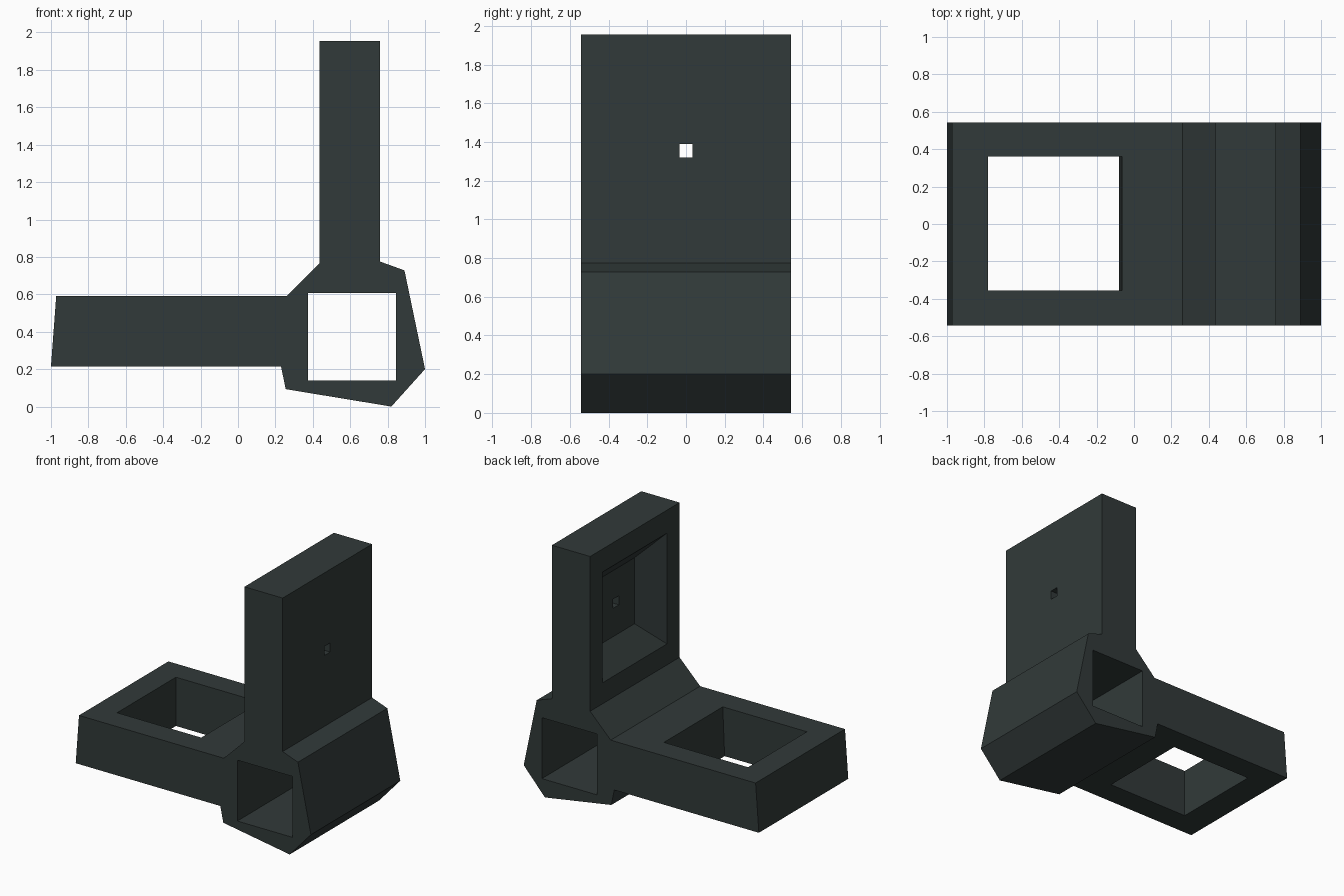
import bpy, bmesh

if "Cube" in bpy.data.objects:
    bpy.data.objects.remove(bpy.data.objects["Cube"])

HALF_DEPTH = 0.543

paint = bpy.data.materials.new("dark slate green")
paint.diffuse_color = (0.031, 0.042, 0.041, 1)
paint.use_nodes = True
paint.node_tree.nodes["Principled BSDF"].inputs["Base Color"].default_value = paint.diffuse_color


def loft(name, ring_a, ring_b):
    """Solid between two matching rings of 3D points."""
    bm = bmesh.new()
    a = [bm.verts.new(p) for p in ring_a]
    b = [bm.verts.new(p) for p in ring_b]
    bm.faces.new(a)
    bm.faces.new(b[::-1])
    n = len(a)
    for i in range(n):
        j = (i + 1) % n
        bm.faces.new((a[j], a[i], b[i], b[j]))
    bmesh.ops.recalc_face_normals(bm, faces=bm.faces[:])
    mesh = bpy.data.meshes.new(name)
    bm.to_mesh(mesh)
    bm.free()
    obj = bpy.data.objects.new(name, mesh)
    mesh.materials.append(paint)
    bpy.context.collection.objects.link(obj)
    return obj


def rect(u0, u1, v0, v1):
    return [(u0, v0), (u1, v0), (u1, v1), (u0, v1)]


def cut(target, cutter):
    """Subtract the cutter and remove it."""
    mod = target.modifiers.new("cut", 'BOOLEAN')
    mod.operation = 'DIFFERENCE'
    mod.solver = 'EXACT'
    mod.object = cutter
    bpy.context.view_layer.objects.active = target
    bpy.ops.object.modifier_apply(modifier=mod.name)
    bpy.data.objects.remove(cutter)


# Bracket body: side profile extruded across the depth
profile = [(-1, 0.215), (-0.972, 0.59), (0.26, 0.59), (0.435, 0.765),
           (0.435, 1.955), (0.76, 1.955), (0.76, 0.775), (0.89, 0.728),
           (1.0, 0.2), (0.82, 0.0), (0.255, 0.093), (0.23, 0.215)]
bracket = loft("angle_bracket",
               [(x, -HALF_DEPTH, z) for x, z in profile],
               [(x, HALF_DEPTH, z) for x, z in profile])

# Square tunnel through the corner block
square = rect(0.375, 0.845, 0.138, 0.606)
cut(bracket, loft("tunnel_cutter",
                  [(x, -1, z) for x, z in square],
                  [(x, 1, z) for x, z in square]))

# Window through the flat arm, its inner wall leaning slightly
cut(bracket, loft("arm_window_cutter",
                  [(x, y, 0.115) for x, y in rect(-0.78, -0.084, -0.355, 0.36)],
                  [(x, y, 0.69) for x, y in rect(-0.78, -0.06, -0.355, 0.36)]))

# Tapered pocket in the upright, extended 0.1 beyond the face
slope = 0.165 / 0.16
grow = 0.1 * slope
cut(bracket, loft("pocket_cutter",
                  [(0.335, y, z) for y, z in rect(-0.39 - grow, 0.39 + grow,
                                                  0.92 - grow, 1.78 + grow)],
                  [(0.595, y, z) for y, z in rect(-0.225, 0.225, 1.102, 1.61)]))

# Small hole from the pocket floor to the outer face
small = rect(-0.034, 0.034, 1.32, 1.39)
cut(bracket, loft("small_hole_cutter",
                  [(0.5, y, z) for y, z in small],
                  [(0.9, y, z) for y, z in small]))
